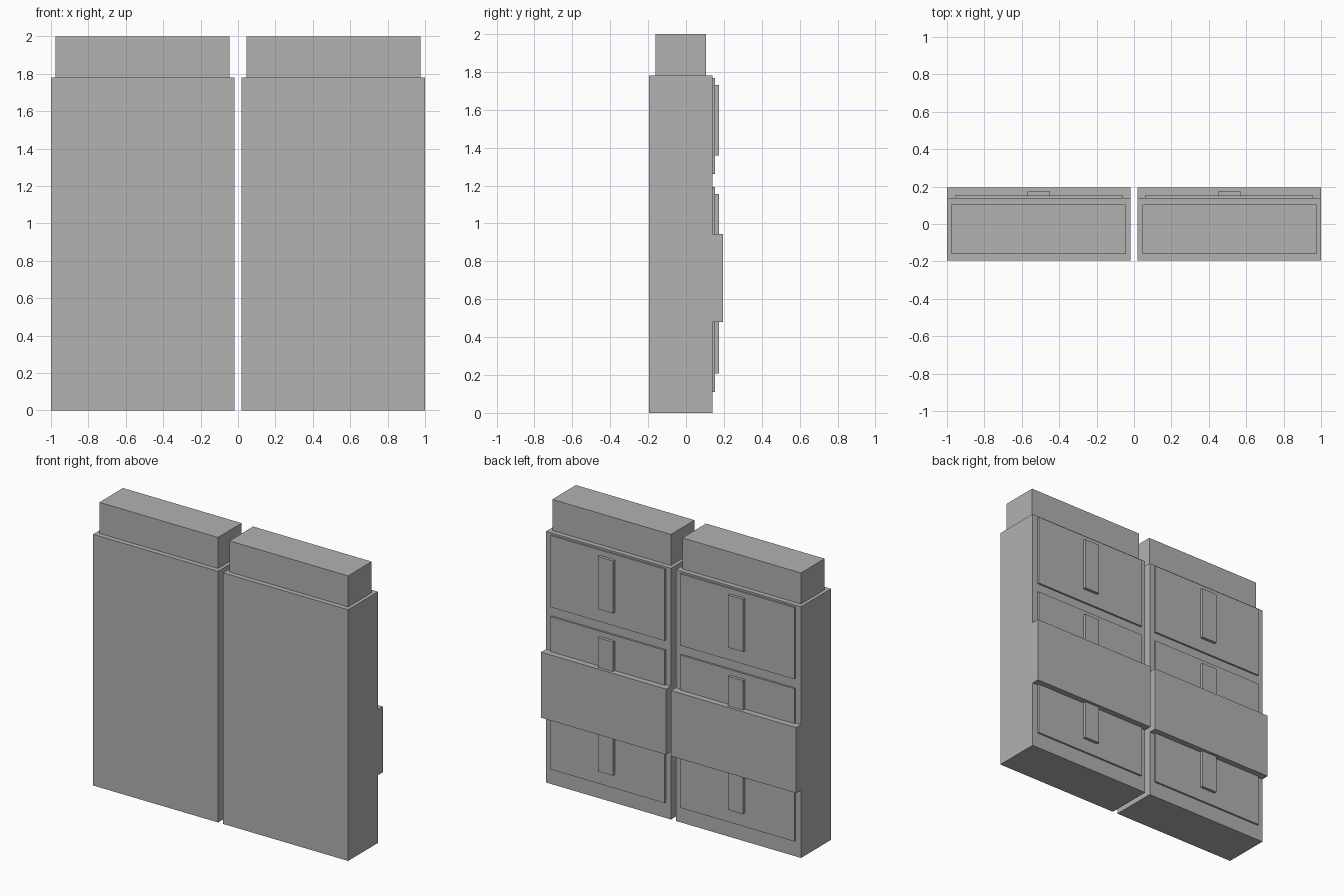
import bpy

if "Cube" in bpy.data.objects:
    bpy.data.objects.remove(bpy.data.objects["Cube"])

grey = bpy.data.materials.new("plain_grey")
grey.diffuse_color = (0.445, 0.445, 0.445, 1)
grey.use_nodes = True
grey.node_tree.nodes["Principled BSDF"].inputs["Base Color"].default_value = grey.diffuse_color


def box(name, x, y, z):
    """Add a box spanning the given (low, high) ranges."""
    ranges = (x, y, z)
    bpy.ops.mesh.primitive_cube_add(size=1, location=[(a + b) / 2 for a, b in ranges])
    ob = bpy.context.object
    ob.name = name
    ob.scale = [b - a for a, b in ranges]
    bpy.ops.object.transform_apply(location=False, rotation=False, scale=True)
    ob.data.materials.append(grey)


BACK = 0.14  # rear plane of the cabinet body

for side, s in (("left", -1), ("right", 1)):
    def span(a, b):
        return tuple(sorted((s * a, s * b)))

    # Cabinet body, narrower top block and the thick band across the back
    box(f"{side}_body", span(0.02, 1.0), (-0.195, BACK), (0, 1.78))
    box(f"{side}_top_block", span(0.045, 0.975), (-0.16, 0.105), (1.78, 2.0))
    box(f"{side}_band", span(0.02, 1.0), (BACK, 0.195), (0.48, 0.945))

    # Three raised panels, each with an upright handle
    for label, z in (("lower", 0.11), ("middle", 0.685), ("upper", 1.26)):
        box(f"{side}_{label}_panel", span(0.06, 0.957), (BACK, 0.153), (z, z + 0.508))
        box(f"{side}_{label}_handle", span(0.45, 0.57), (0.153, 0.174), (z + 0.098, z + 0.47))
